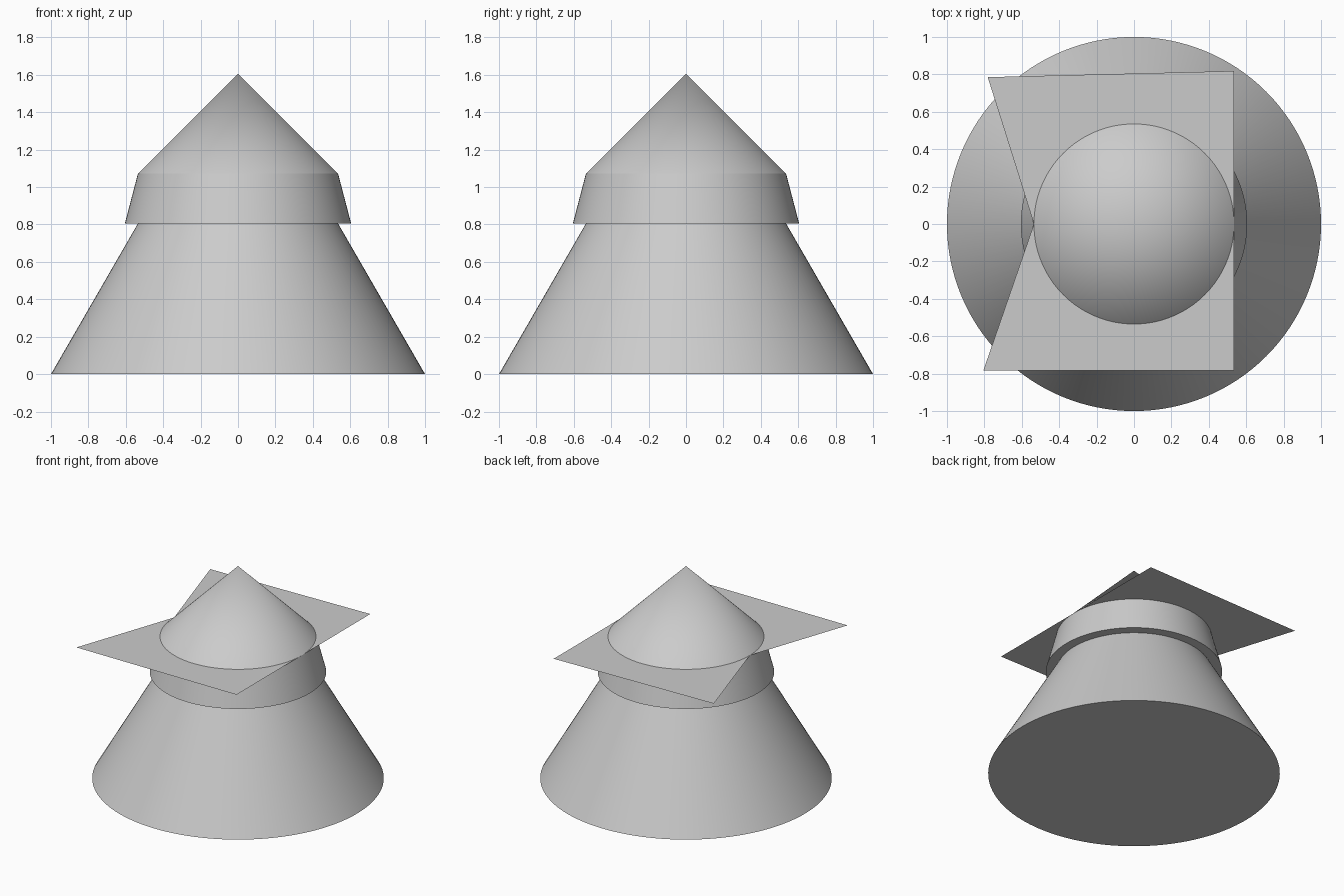
import bpy, bmesh, math

if "Cube" in bpy.data.objects:
    bpy.data.objects.remove(bpy.data.objects["Cube"])

SIDES = 128


def lathe(name, profile):
    """Spin a (radius, z) profile around the z axis."""
    bm = bmesh.new()
    verts = [bm.verts.new((r, 0, z)) for r, z in profile]
    edges = [bm.edges.new(pair) for pair in zip(verts, verts[1:])]
    bmesh.ops.spin(bm, geom=verts + edges, cent=(0, 0, 0), axis=(0, 0, 1),
                   angle=2 * math.pi, steps=SIDES, use_duplicate=False)
    bmesh.ops.remove_doubles(bm, verts=bm.verts, dist=1e-4)
    bmesh.ops.recalc_face_normals(bm, faces=bm.faces)
    # an open ring can come out inverted: make the sloped side face outwards
    side = max(bm.faces, key=lambda f: f.calc_center_median().xy.length
               if abs(f.normal.z) < 0.9 else -1)
    if side.normal.xy.dot(side.calc_center_median().xy) < 0:
        bmesh.ops.reverse_faces(bm, faces=bm.faces)
    return finish(name, bm)


def finish(name, bm):
    mesh = bpy.data.meshes.new(name)
    bm.to_mesh(mesh)
    bm.free()
    ob = bpy.data.objects.new(name, mesh)
    bpy.context.collection.objects.link(ob)
    bpy.ops.object.select_all(action='DESELECT')
    ob.select_set(True)
    bpy.context.view_layer.objects.active = ob
    bpy.ops.object.shade_smooth_by_angle(angle=math.radians(30))
    return ob


# Wide tapered base with closed bottom
lathe("base", [(0, 0), (1.0, 0), (0.535, 0.805)])

# Collar overhanging the base
lathe("collar", [(0.535, 0.805), (0.605, 0.805), (0.535, 1.072)])

# Pointed roof
lathe("roof", [(0.535, 1.072), (0, 1.605)])

# Thin flat brim sheet, notched on the left
bm = bmesh.new()
outline = [(-0.805, -0.782), (0.535, -0.782), (0.535, 0.818),
           (-0.782, 0.785), (-0.535, 0)]
bm.faces.new([bm.verts.new((x, y, 1.072)) for x, y in outline])
finish("brim", bm)
